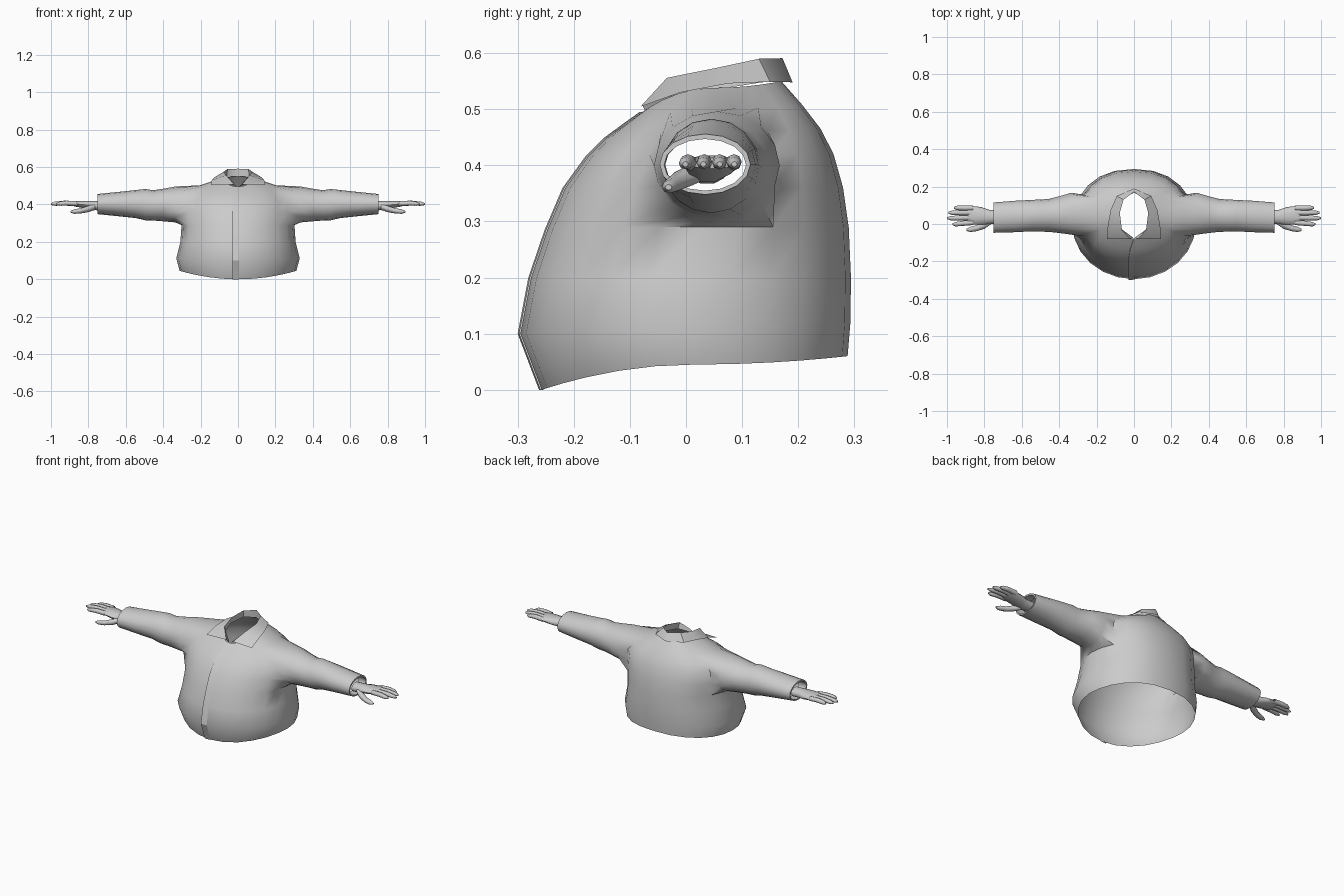
import bpy, bmesh
from math import sin, cos, radians

if "Cube" in bpy.data.objects:
    bpy.data.objects.remove(bpy.data.objects["Cube"])


def finish(name, bm, angle=40):
    """Turn a half mesh (x > 0) into a mirrored, smooth object."""
    bmesh.ops.recalc_face_normals(bm, faces=bm.faces)
    me = bpy.data.meshes.new(name)
    bm.to_mesh(me)
    bm.free()
    ob = bpy.data.objects.new(name, me)
    bpy.context.collection.objects.link(ob)
    mod = ob.modifiers.new("mirror", 'MIRROR')
    mod.merge_threshold = 0.001
    bpy.ops.object.select_all(action='DESELECT')
    ob.select_set(True)
    bpy.context.view_layer.objects.active = ob
    bpy.ops.object.shade_smooth_by_angle(angle=radians(angle))
    return ob


def bridge(bm, a, b, closed=True):
    n = len(a)
    for i in range(n if closed else n - 1):
        j = (i + 1) % n
        bm.faces.new((a[i], a[j], b[j], b[i]))


def ring(bm, x, y, z, ry, rz, n, start=0):
    return [bm.verts.new((x, y + ry * cos(radians(start + 360 * k / n)),
                          z + rz * sin(radians(start + 360 * k / n)))) for k in range(n)]


def tube(bm, rings, n, cap=True):
    loops = [ring(bm, *r, n) for r in rings]
    for a, b in zip(loops, loops[1:]):
        bridge(bm, a, b)
    if cap:
        bm.faces.new(loops[-1])


# shirt body: half rings, each (front z, side z, back z, half width, front y, back y)
ROWS = [
    (.000, .045, .060, .312, -.257, .288),
    (.100, .112, .120, .330, -.295, .293),
    (.200, .200, .200, .308, -.276, .294),
    (.285, .290, .290, .302, -.247, .290),
    (.360, .360, .360, .305, -.215, .280),
    (.415, .420, .420, .300, -.175, .263),
    (.450, .460, .465, .265, -.140, .240),
    (.475, .502, .508, .205, -.106, .207),
    (.495, .538, .550, .095, -.078, .170),
]
COLS = 12
bm = bmesh.new()
grid = []
for zf, zs, zb, w, yf, yb in ROWS:
    row = []
    for i in range(COLS + 1):
        t = radians(180 * i / COLS)
        c = -cos(t)
        s = max(sin(t), 0) if 0 < i < COLS else 0
        x = w * (s ** (.85 if c > 0 else 1))
        z = zs + ((zb if c > 0 else zf) - zs) * c * c
        row.append(bm.verts.new((x, (yf + yb) / 2 + (yb - yf) / 2 * c, z)))
    grid.append(row)

# leave an arm hole open in the side of the body
R0, R1, C0, C1 = 3, 7, 4, 8
for r in range(len(ROWS) - 1):
    for c in range(COLS):
        if not (R0 <= r < R1 and C0 <= c < C1):
            bm.faces.new((grid[r][c], grid[r][c + 1], grid[r + 1][c + 1], grid[r + 1][c]))
hole = ([grid[R0][c] for c in range(C0, C1)] + [grid[r][C1] for r in range(R0, R1)]
        + [grid[R1][c] for c in range(C1, C0, -1)] + [grid[r][C0] for r in range(R1, R0, -1)])

# sleeve grown out of the arm hole, ending in a turned-in cuff
SLEEVE = [
    (.335, .055, .400, .112, .096),
    (.400, .050, .397, .098, .087),
    (.455, .046, .395, .088, .081),
    (.495, .045, .399, .086, .084),
    (.545, .045, .402, .084, .075),
    (.640, .040, .402, .084, .065),
    (.750, .034, .402, .081, .054),
    (.750, .034, .401, .073, .046),
    (.700, .036, .401, .073, .048),
]
prev = hole
for s in SLEEVE:
    cur = ring(bm, *s, 16, 225)
    bridge(bm, prev, cur)
    prev = cur
finish("shirt", bm, 50)

# collar: stations from front centre to back, each (base, fold, outer edge)
COLLAR = [
    ((.005, -.072, .495), (.022, -.078, .508), (.145, -.080, .505)),
    ((.070, -.025, .520), (.064, -.034, .556), (.140, -.010, .530)),
    ((.085, .060, .536), (.076, .060, .575), (.125, .075, .546)),
    ((.060, .135, .548), (.056, .130, .590), (.092, .150, .549)),
    ((.000, .168, .550), (.000, .172, .591), (.000, .190, .548)),
]
bm = bmesh.new()
loops = [[bm.verts.new(p) for p in st] for st in COLLAR]
for a, b in zip(loops, loops[1:]):
    bridge(bm, a, b, closed=False)
finish("collar", bm, 30)

# front placket: thin overlapping strip raised along one edge
bm = bmesh.new()
strip = []
for (zf, _, _, w, yf, yb), x in zip(ROWS, (-.03, -.03, -.03, -.03, -.03, -.028, -.022, -.012, -.002)):
    strip.append([bm.verts.new(p) for p in
                  ((x, yf + .003, zf), (x, yf - .005, zf), (x + .035, yf - .002, zf))])
for a, b in zip(strip, strip[1:]):
    bridge(bm, a, b, closed=False)
placket = finish("placket", bm, 30)
placket.modifiers.clear()
bpy.ops.object.shade_smooth_by_angle(angle=radians(30))

# hands: palm, four fingers and a thumb
bm = bmesh.new()
tube(bm, [(.730, .038, .392, .036, .026), (.775, .038, .394, .038, .025),
          (.815, .043, .398, .047, .021), (.870, .047, .403, .050, .015),
          (.890, .047, .404, .046, .010)], 10)
for y0, y1, tip in ((.008, -.001, .970), (.034, .031, 1.0), (.060, .060, .992), (.085, .086, .962)):
    z = .404
    d = tip - .86
    tube(bm, [(.86, y0, z, .0135, .0135), (.86 + d * .5, (y0 + y1) / 2, z + .003, .0135, .013),
              (.86 + d * .85, y1, z, .012, .011), (tip, y1, z - .002, .005, .005)], 8)
tube(bm, [(.765, .020, .388, .022, .018), (.800, -.005, .376, .021, .017),
          (.840, -.022, .366, .016, .014), (.875, -.029, .362, .014, .012),
          (.895, -.031, .361, .006, .005)], 8)
finish("hands", bm, 60)
